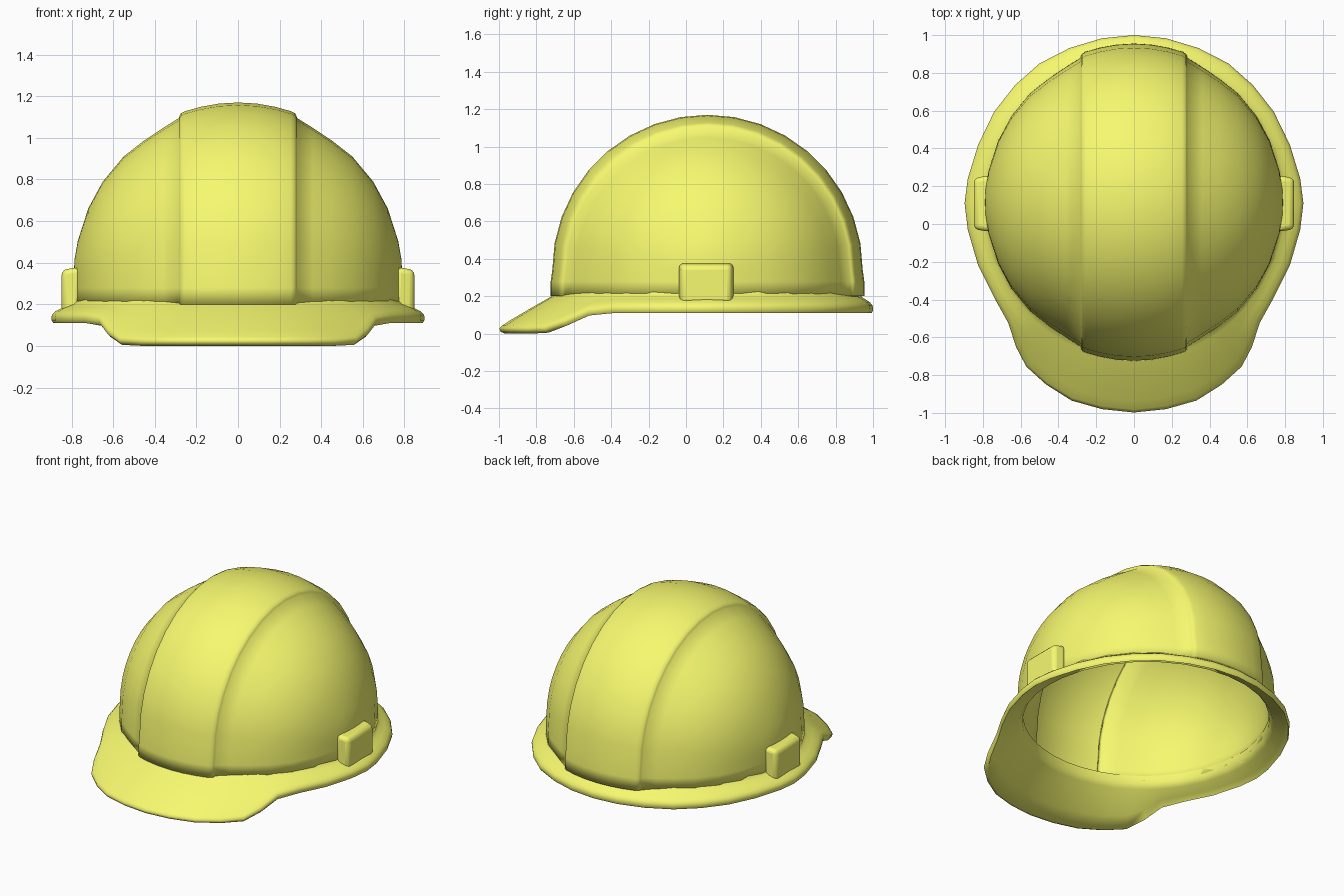
import bpy, bmesh, math
from mathutils import Vector

if "Cube" in bpy.data.objects:
    bpy.data.objects.remove(bpy.data.objects["Cube"])

CY, CZ = 0.115, 0.34      # centre of the dome
AX, AY = 0.79, 0.80       # dome footprint radii

mat = bpy.data.materials.new("yellow_plastic")
mat.diffuse_color = (0.93, 0.95, 0.16, 1)
mat.use_nodes = True
mat.node_tree.nodes["Principled BSDF"].inputs["Base Color"].default_value = mat.diffuse_color


def make(name, bm, angle=40):
    me = bpy.data.meshes.new(name)
    bm.to_mesh(me)
    bm.free()
    ob = bpy.data.objects.new(name, me)
    bpy.context.collection.objects.link(ob)
    me.materials.append(mat)
    bpy.ops.object.select_all(action='DESELECT')
    ob.select_set(True)
    bpy.context.view_layer.objects.active = ob
    bpy.ops.object.shade_smooth_by_angle(angle=math.radians(angle))
    return ob


# Dome: half-round sections across x (x, radius), with the raised centre ridge
right = [(.09, .825), (.18, .809), (.255, .788), (.274, .778), (.28, .768), (.284, .755),
         (.36, .708), (.45, .648), (.55, .57), (.65, .45), (.72, .32), (.77, .165),
         (.785, .08), (.79, 0)]
slices = [(-x, r) for x, r in reversed(right)] + [(0, .83)] + right
angles = [math.radians(a) for a in range(0, 181, 10)]
path = [(-1.012, .20 - CZ), (-1.01, -.06)]
path += [(-math.cos(a), math.sin(a)) for a in angles]
path += [(1.01, -.06), (1.012, .20 - CZ)]
bm = bmesh.new()
rows = []
for u, h in path:
    rows.append([bm.verts.new((x, CY + r * u, CZ + (h * r if h > 0 else h)))
                 for x, r in slices])
for a, b in zip(rows, rows[1:]):
    for k in range(len(slices) - 1):
        bm.faces.new((a[k], a[k + 1], b[k + 1], b[k]))
bmesh.ops.remove_doubles(bm, verts=bm.verts, dist=.0005)
dome = make("dome_with_ridge", bm, 70)
so = dome.modifiers.new("solid", 'SOLIDIFY')
so.thickness, so.offset = .035, -1

# Brim outline seen from above (right half, back to front), then mirrored
half = [(0, 1), (.17, .983), (.34, .932), (.5, .85), (.63, .735), (.74, .595),
        (.825, .42), (.88, .24), (.897, .11), (.88, -.03), (.825, -.22),
        (.74, -.39), (.665, -.525), (.625, -.65), (.57, -.755), (.465, -.85),
        (.33, -.935), (.17, -.98), (0, -.998)]
outline = half + [(-x, y) for x, y in half[-2:0:-1]]


def edge_z(y):
    # The brim edge dips down at the front peak
    t = min(max((y + .8) / .35, 0), 1)
    return .03 + .11 * t * t * (3 - 2 * t)


def dome_xy(p, s):
    d = Vector((p[0], p[1] - CY)).normalized()
    r = s / math.hypot(d.x / AX, d.y / AY)
    return d.x * r, CY + d.y * r


def dome_ring(s, z):
    return [(*dome_xy(p, s), z) for p in outline]


def brim_ring(t, k, dz):
    # t: dome to edge position, k: height blend from brim root to edge
    ring = []
    for p in outline:
        a = dome_xy(p, 1.01)
        ring.append((a[0] + (p[0] - a[0]) * t, a[1] + (p[1] - a[1]) * t,
                     .20 + (edge_z(p[1]) + dz - .20) * k))
    return ring


# Brim: closed loop of rings around the dome's foot
rings = [dome_ring(.985, .235), dome_ring(1.0, .215), brim_ring(.08, 0, 0),
         brim_ring(.45, .45, .027), brim_ring(.8, .85, .02), brim_ring(.95, 1, .012),
         brim_ring(1, 1, -.002), brim_ring(.98, 1, -.02), brim_ring(.9, 1, -.03),
         brim_ring(.6, .72, -.03), dome_ring(.985, .155), dome_ring(.955, .19),
         dome_ring(.95, .235)]
bm = bmesh.new()
rv = [[bm.verts.new(c) for c in r] for r in rings]
n = len(outline)
for a, b in zip(rv, rv[1:] + rv[:1]):
    for i in range(n):
        j = (i + 1) % n
        bm.faces.new((a[i], a[j], b[j], b[i]))
bmesh.ops.recalc_face_normals(bm, faces=bm.faces)
make("brim", bm, 70)

# Side slots: small rounded blocks above the brim
for side, name in ((1, "right_slot"), (-1, "left_slot")):
    bm = bmesh.new()
    bmesh.ops.create_cube(bm, size=1)
    for v in bm.verts:
        outer = v.co.x > 0
        y = .108 + v.co.y * (.27 if outer else .3)
        z = (.365 if outer else .38) if v.co.z > 0 else .16
        v.co = (side * (.848 if outer else .76), y, z)
    bmesh.ops.recalc_face_normals(bm, faces=bm.faces)
    slot = make(name, bm, 70)
    b = slot.modifiers.new("bevel", 'BEVEL')
    b.width, b.segments = .025, 3
